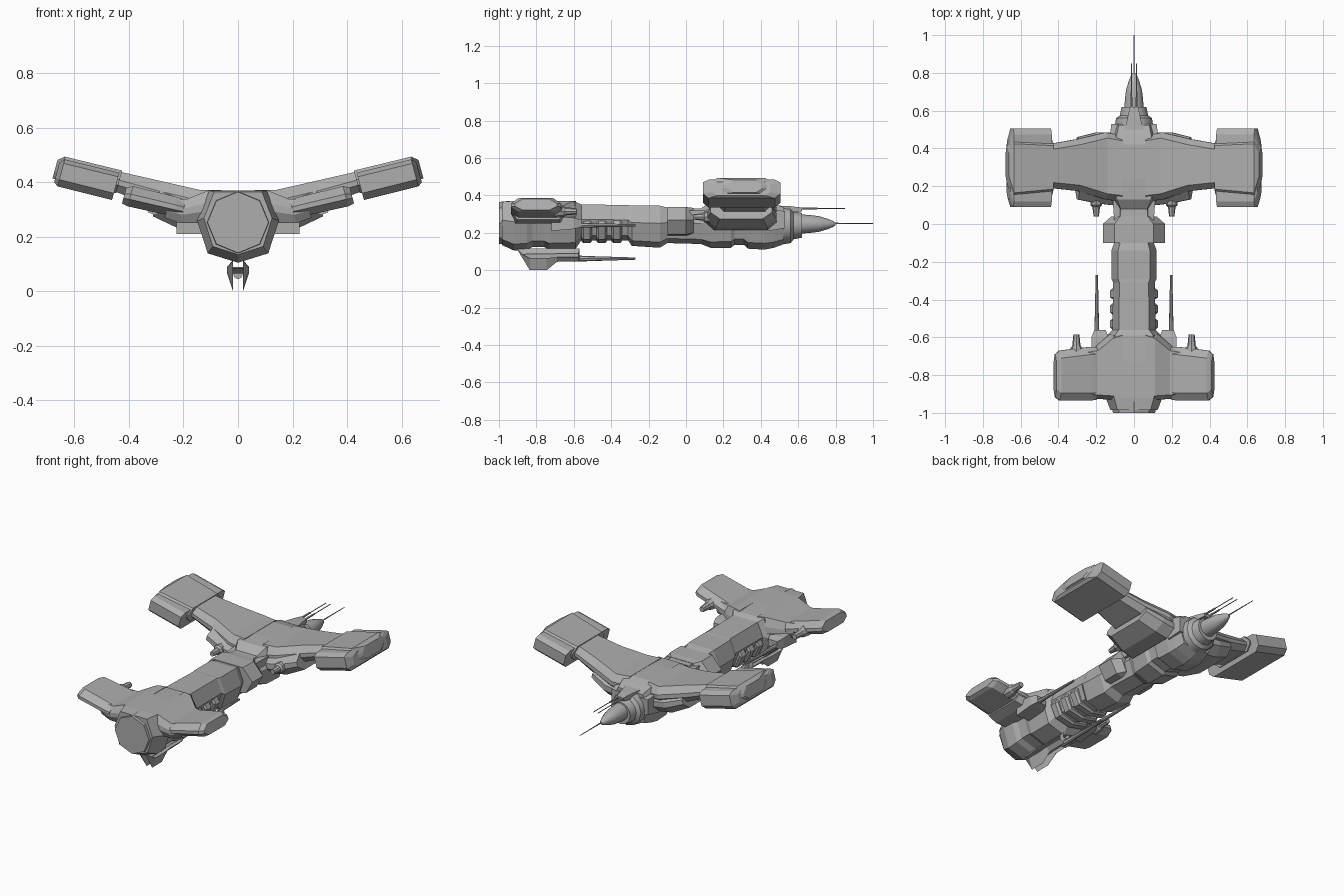
import bpy, bmesh, math

hull_mat = bpy.data.materials.new("hull_grey")
hull_mat.diffuse_color = (0.42, 0.42, 0.42, 1)


def loft(name, rings, mirror=False, smooth=False):
    """Skin a list of equal-length point rings and cap both ends."""
    bm = bmesh.new()
    vs = [[bm.verts.new(p) for p in r] for r in rings]
    n = len(rings[0])
    for a, b in zip(vs, vs[1:]):
        for i in range(n):
            j = (i + 1) % n
            bm.faces.new((a[i], a[j], b[j], b[i]))
    bm.faces.new(vs[0])
    bm.faces.new(vs[-1])
    bmesh.ops.recalc_face_normals(bm, faces=bm.faces[:])
    me = bpy.data.meshes.new(name)
    bm.to_mesh(me)
    bm.free()
    ob = bpy.data.objects.new(name, me)
    bpy.context.collection.objects.link(ob)
    me.materials.append(hull_mat)
    if mirror:
        ob.modifiers.new("Mirror", 'MIRROR').use_mirror_merge = False
    if smooth:
        bpy.ops.object.select_all(action='DESELECT')
        ob.select_set(True)
        bpy.context.view_layer.objects.active = ob
        bpy.ops.object.shade_smooth_by_angle(angle=math.radians(30))
    return ob


def hull_ring(y, w, zb, zt, top=0.7):
    """Seven-sided hull section: flat roof, keel point below."""
    h = zt - zb
    half = [(top * w, zt), (w, zb + h * 0.58), (0.74 * w, zb + h * 0.13)]
    pts = half + [(0, zb)] + [(-x, z) for x, z in reversed(half)]
    return [(x, y, z) for x, z in pts]


def round_ring(x, y, z, r, n=8):
    return [(x + r * math.sin(2 * math.pi * i / n), y,
             z + r * math.cos(2 * math.pi * i / n)) for i in range(n)]


def panel(name, stations, c=0.04, lean=0.27, lo=0.35, hi=0.6):
    """Eight-sided wing section lofted along x: (x, z_bottom, z_top, y0, y1)."""
    rings = []
    for x, zb, zt, y0, y1 in stations:
        h = zt - zb
        prof = [(y0, zb + h * lo), (y0, zb + h * hi), (y0 + c, zt), (y1 - c, zt),
                (y1, zb + h * hi), (y1, zb + h * lo), (y1 - c, zb), (y0 + c, zb)]
        rings.append([(x + (zt - z) * lean, y, z) for y, z in prof])
    return loft(name, rings, True)


def tube(name, x, z, profile, mirror=False, n=8, smooth=False):
    return loft(name, [round_ring(x, y, z, r, n) for y, r in profile], mirror, smooth)


def block(name, x, z, profile, mirror=False):
    """Box section along y: (y, half width, half height)."""
    return loft(name, [[(x - w, y, z - h), (x + w, y, z - h), (x + w, y, z + h),
                        (x - w, y, z + h)] for y, w, h in profile], mirror)


# Main hull, tail to nose
loft("fuselage", [hull_ring(*s) for s in [
    (-0.985, 0.125, 0.135, 0.365), (-0.92, 0.15, 0.105, 0.37), (-0.85, 0.15, 0.11, 0.37),
    (-0.82, 0.14, 0.125, 0.37), (-0.76, 0.14, 0.125, 0.37), (-0.73, 0.15, 0.11, 0.37),
    (-0.59, 0.145, 0.115, 0.365), (-0.56, 0.115, 0.16, 0.352), (-0.31, 0.11, 0.16, 0.348),
    (-0.29, 0.12, 0.13, 0.346), (-0.14, 0.12, 0.12, 0.345), (-0.10, 0.105, 0.145, 0.335),
    (0.08, 0.10, 0.14, 0.33), (0.13, 0.13, 0.12, 0.365), (0.24, 0.14, 0.12, 0.37),
    (0.26, 0.13, 0.135, 0.37), (0.31, 0.13, 0.135, 0.37), (0.33, 0.14, 0.115, 0.37),
    (0.42, 0.14, 0.11, 0.37), (0.47, 0.13, 0.12, 0.355), (0.525, 0.115, 0.14, 0.335)]])
tube("tail_engine", 0, 0.253, [(-1.0, 0.112), (-0.94, 0.118)])

# Raised ribs around the rear hull
for i, y in enumerate((-0.53, -0.45, -0.37)):
    loft(f"hull_rib_{i + 1}", [hull_ring(y - 0.028, 0.115, 0.155, 0.30), hull_ring(y - 0.018, 0.127, 0.145, 0.30),
                               hull_ring(y + 0.018, 0.127, 0.145, 0.30), hull_ring(y + 0.028, 0.115, 0.155, 0.30)])

# Saddle block over the middle
loft("mid_saddle", [hull_ring(*s) for s in [
    (-0.10, 0.165, 0.17, 0.338, 0.62), (0.0, 0.165, 0.17, 0.338, 0.62), (0.04, 0.12, 0.18, 0.333, 0.62)]])
block("mid_side_pipe", 0.085, 0.30, [(0.02, 0.02, 0.02), (0.16, 0.03, 0.025)], True)

# Nose
tube("nose_collar", 0, 0.24, [(0.50, 0.105), (0.56, 0.095), (0.575, 0.075), (0.62, 0.066)], n=12, smooth=True)
tube("nose_cone", 0, 0.247, [(0.60, 0.052), (0.66, 0.048), (0.71, 0.042), (0.76, 0.027), (0.79, 0.014),
                             (0.80, 0.006)], n=12, smooth=True)
tube("nose_spike", 0, 0.25, [(0.78, 0.004), (1.0, 0.002)], n=6)
block("nose_gun_mount", 0, 0.325, [(0.50, 0.05, 0.02), (0.56, 0.035, 0.017), (0.62, 0.022, 0.01)])
tube("nose_gun", 0.014, 0.33, [(0.58, 0.007), (0.70, 0.005), (0.705, 0.0025), (0.85, 0.0025)], True, 6)
block("nose_cheek", 0.09, 0.27, [(0.44, 0.04, 0.06), (0.53, 0.03, 0.045)], True)

# Forward wings with tip pods
panel("front_wing", [(0.06, 0.26, 0.372, 0.12, 0.47), (0.14, 0.28, 0.372, 0.13, 0.485),
                     (0.285, 0.315, 0.405, 0.175, 0.45), (0.43, 0.365, 0.438, 0.19, 0.425),
                     (0.50, 0.385, 0.455, 0.19, 0.425)], c=0.03)
panel("front_wing_tip", [(0.425, 0.36, 0.443, 0.15, 0.45), (0.635, 0.405, 0.494, 0.13, 0.46),
                         (0.662, 0.415, 0.482, 0.22, 0.41)], c=0.035)
panel("front_tip_pod", [(0.435, 0.335, 0.435, 0.09, 0.505), (0.635, 0.385, 0.484, 0.09, 0.505),
                        (0.655, 0.40, 0.472, 0.14, 0.45)], c=0.03, lo=0.25, hi=0.85)

# Engine blocks under the forward wing roots
panel("front_root_block", [(0.10, 0.215, 0.34, 0.10, 0.485), (0.18, 0.228, 0.35, 0.11, 0.485),
                           (0.285, 0.275, 0.375, 0.13, 0.46)], c=0.05)
tube("front_root_gun", 0.20, 0.285, [(0.04, 0.014), (0.09, 0.02), (0.10, 0.03), (0.17, 0.035)], True)

# Rear wings, gulled down to the pods
panel("rear_wing_root", [(0.06, 0.25, 0.37, -0.93, -0.57), (0.11, 0.25, 0.37, -0.93, -0.585),
                         (0.19, 0.25, 0.338, -0.925, -0.65), (0.25, 0.27, 0.342, -0.92, -0.66)], c=0.02)
panel("rear_wing_pod", [(0.19, 0.27, 0.335, -0.93, -0.65), (0.22, 0.275, 0.345, -0.935, -0.65),
                        (0.385, 0.312, 0.386, -0.935, -0.67), (0.41, 0.322, 0.38, -0.915, -0.69)], c=0.04)
tube("rear_pod_gun", 0.305, 0.315, [(-0.70, 0.035), (-0.655, 0.03), (-0.645, 0.022), (-0.585, 0.016)], True)

# Long side guns at the rear
block("side_gun_mount", 0.18, 0.25, [(-0.72, 0.045, 0.04), (-0.60, 0.045, 0.03), (-0.56, 0.03, 0.02)], True)
tube("side_gun_barrel", 0.197, 0.24, [(-0.60, 0.014), (-0.50, 0.011), (-0.27, 0.006)], True)

# Belly fin with its gun
fin = [(-0.905, 0.115), (-0.835, 0.0), (-0.745, 0.0), (-0.69, 0.045), (-0.57, 0.048), (-0.57, 0.115)]
mid = [(-0.875, 0.085), (-0.835, 0.065), (-0.745, 0.065), (-0.69, 0.07), (-0.575, 0.07), (-0.575, 0.09)]
loft("belly_fin", [[(-0.018, y, z) for y, z in fin], [(-0.04, y, z) for y, z in mid],
                   [(0.04, y, z) for y, z in mid], [(0.018, y, z) for y, z in fin]])
tube("belly_gun_barrel", 0, 0.062, [(-0.60, 0.017), (-0.50, 0.013), (-0.27, 0.006)])
